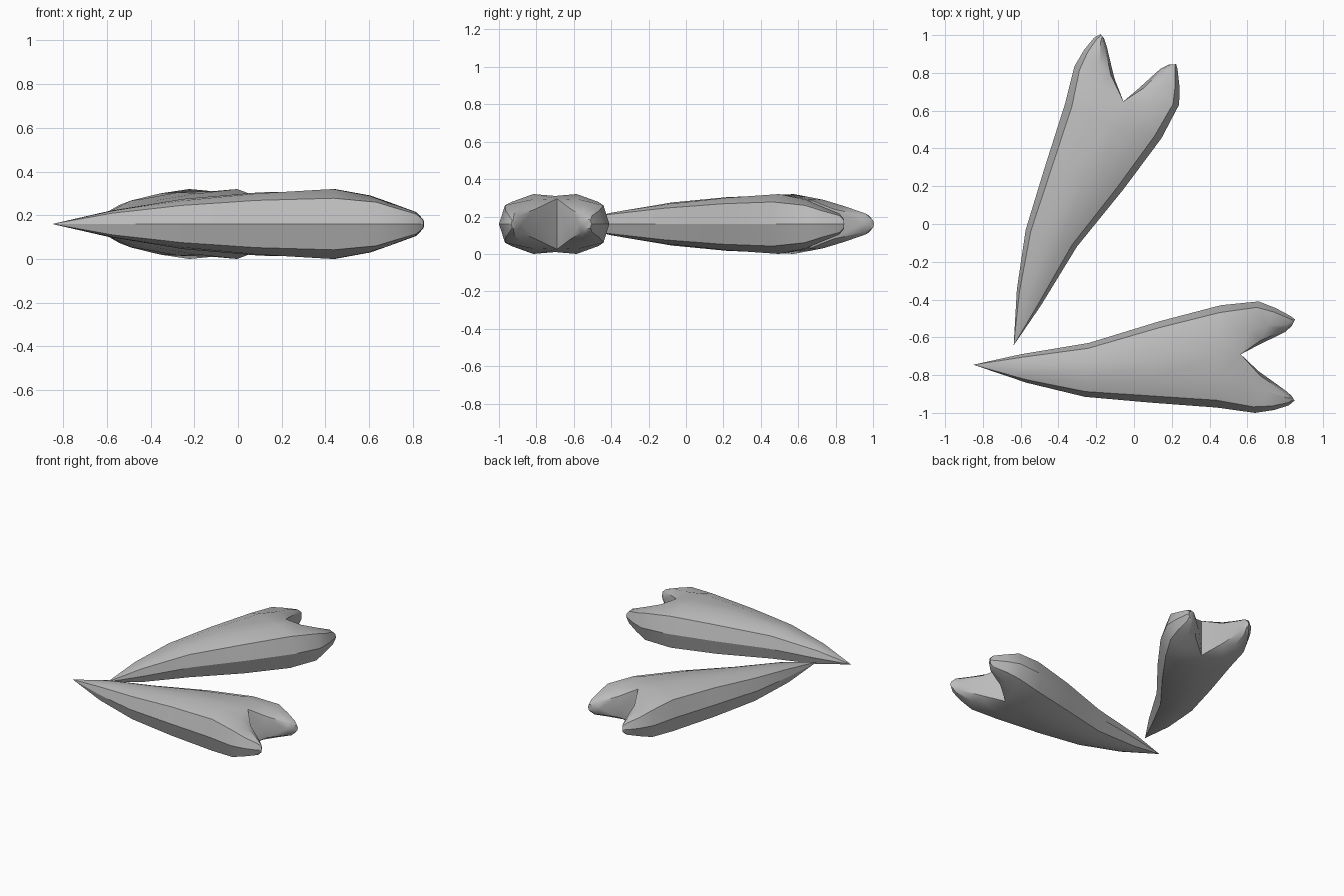
import bpy, bmesh, math
from mathutils import Vector, Matrix

cube = bpy.data.objects.get("Cube")
if cube:
    bpy.data.objects.remove(cube)

ivory = bpy.data.materials.new("plain_grey")
ivory.use_nodes = True
GREY = (0.5, 0.5, 0.5, 1)
ivory.diffuse_color = GREY
ivory.node_tree.nodes["Principled BSDF"].inputs["Base Color"].default_value = GREY

MID = 0.16
TIP = Vector((-0.85, -0.745, 0))
NOTCH = 4  # station where the body splits into two prongs

# Stations: outer x, outer y, crease height, inner x, inner y, inner height, ridge height
LEFT = [(-.6, -.69, .05, -.58, -.765, .06, .06), (-.24, -.63, .085, -.25, -.77, .115, .107),
        (.135, -.515, .108, .1, -.735, .145, .14), (.46, -.43, .118, .43, -.7, .15, .16),
        (.66, -.41, .1, .565, -.69, .135, .13), (.75, -.445, .07, .66, -.64, .08, .095),
        (.83, -.488, .045, .8, -.572, .045, .055), (.852, -.505, .02, .835, -.54, .02, .025)]
RIGHT = [(-.57, -.84, .05, -.58, -.765, .06, .06), (-.26, -.915, .085, -.25, -.77, .115, .107),
         (.08, -.945, .108, .1, -.735, .145, .14), (.44, -.972, .118, .43, -.7, .15, .16),
         (.64, -1, .1, .565, -.69, .135, .13), (.74, -.985, .07, .66, -.78, .08, .095),
         (.82, -.96, .045, .8, -.88, .045, .055), (.85, -.935, .02, .835, -.91, .02, .025)]


def section(i, row):
    """Upper half of one cross-section, from outer edge to inner edge."""
    xo, yo, zc, xi, yi, zi, zr = row
    outer, inner = Vector((xo, yo, 0)), Vector((xi, yi, 0))
    across = (inner - outer).normalized()
    up = Vector((0, 0, 1))
    crease = outer + across * zc * 0.33 + up * zc
    lip = inner + up * zi - (across * zi * 0.33 if i > NOTCH else Vector())
    ridge = (crease + lip) / 2
    ridge.z = zr
    pts = [outer, crease, ridge, lip]
    return pts + [inner] if i >= NOTCH else pts


def forked_tooth(name, matrix):
    bm = bmesh.new()

    def face(pts):
        bm.faces.new([bm.verts.new(p) for p in pts])

    for rows in (LEFT, RIGHT):
        for sign in (1, -1):
            flip = Matrix.Diagonal((1, 1, sign)).to_3x3()
            rings = [[flip @ p for p in section(i, r)] for i, r in enumerate(rows)]
            # Pointed tip
            for a, b in zip(rings[0], rings[0][1:]):
                face((TIP, a, b))
            # Body and prong walls
            for low, high in zip(rings, rings[1:]):
                n = min(len(low), len(high))
                for k in range(n - 1):
                    face((low[k], high[k], high[k + 1], low[k + 1]))
            # Blunt prong end
            face(rings[-1])
    bmesh.ops.remove_doubles(bm, verts=bm.verts, dist=0.0005)
    bmesh.ops.recalc_face_normals(bm, faces=bm.faces)
    bm.transform(matrix)
    if matrix.determinant() < 0:
        bmesh.ops.reverse_faces(bm, faces=bm.faces)
    mesh = bpy.data.meshes.new(name)
    bm.to_mesh(mesh)
    bm.free()
    mesh.materials.append(ivory)
    obj = bpy.data.objects.new(name, mesh)
    bpy.context.collection.objects.link(obj)
    bpy.ops.object.select_all(action='DESELECT')
    obj.select_set(True)
    bpy.context.view_layer.objects.active = obj
    bpy.ops.object.shade_smooth_by_angle(angle=math.radians(30))


# Front tooth lies along x; the rear one is its mirror image, swung round its tip
lift = Matrix.Translation((0, 0, MID))
forked_tooth("front_tooth", lift)
swing = (Matrix.Translation((-0.637, -0.642, 0)) @ Matrix.Rotation(math.radians(68), 4, 'Z')
         @ Matrix.Diagonal((1, -1, 1, 1)) @ Matrix.Translation(-TIP))
forked_tooth("rear_tooth", lift @ swing)
